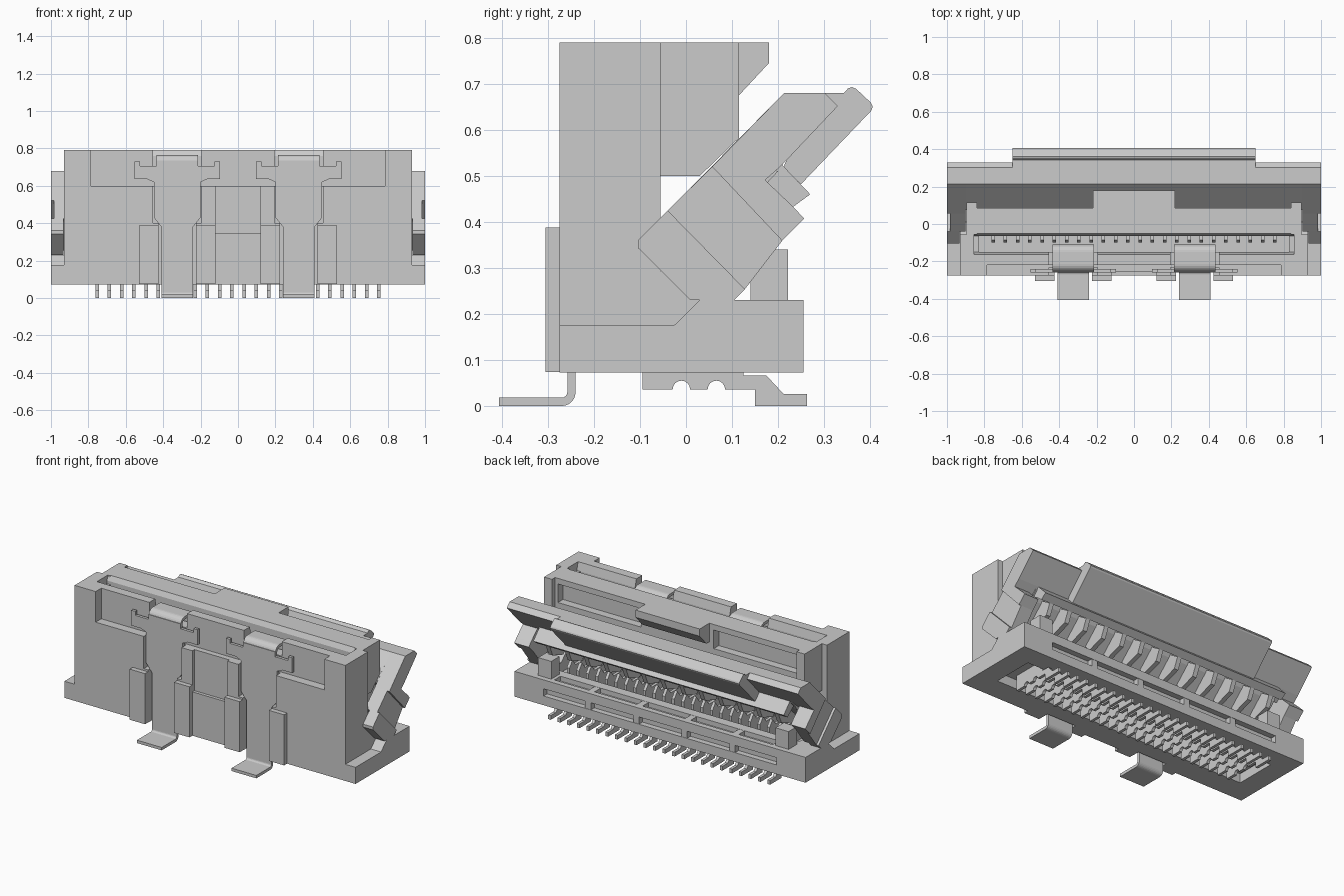
import bpy, bmesh, math

cube = bpy.data.objects.get("Cube")
if cube:
    bpy.data.objects.remove(cube, do_unlink=True)

grey = bpy.data.materials.new("plain grey")
grey.use_nodes = True
COLOUR = (0.6, 0.6, 0.6, 1)
grey.diffuse_color = COLOUR
grey.node_tree.nodes["Principled BSDF"].inputs["Base Color"].default_value = COLOUR


def prism(name, pts, a, b, axis="x"):
    """Extrude a (y,z) profile along x, or an (x,z) profile along y."""
    bm = bmesh.new()
    place = (lambda p, t: (t, p[0], p[1])) if axis == "x" else (lambda p, t: (p[0], t, p[1]))
    lo = [bm.verts.new(place(p, a)) for p in pts]
    hi = [bm.verts.new(place(p, b)) for p in pts]
    bm.faces.new(lo)
    bm.faces.new(hi)
    n = len(pts)
    for i in range(n):
        bm.faces.new((lo[i], lo[(i + 1) % n], hi[(i + 1) % n], hi[i]))
    bmesh.ops.recalc_face_normals(bm, faces=bm.faces)
    mesh = bpy.data.meshes.new(name)
    bm.to_mesh(mesh)
    bm.free()
    mesh.materials.append(grey)
    ob = bpy.data.objects.new(name, mesh)
    bpy.context.collection.objects.link(ob)
    return ob


def box(name, x0, x1, y0, y1, z0, z1):
    return prism(name, [(y0, z0), (y1, z0), (y1, z1), (y0, z1)], x0, x1)


def cut(target, cutter):
    mod = target.modifiers.new("cut", "BOOLEAN")
    mod.operation = "DIFFERENCE"
    mod.solver = "EXACT"
    mod.object = cutter
    cutter.hide_render = True
    bpy.context.view_layer.objects.active = target
    bpy.ops.object.modifier_apply(modifier=mod.name)
    bpy.data.objects.remove(cutter, do_unlink=True)


def arc(cy, cz, r, a0, a1, n):
    return [(cy + r * math.cos(math.radians(a0 + (a1 - a0) * i / n)),
             cz + r * math.sin(math.radians(a0 + (a1 - a0) * i / n))) for i in range(n + 1)]


CLIPS = (-0.325, 0.325)
PINS = [-0.753 + i * 0.0655 for i in range(24)]
RIBS = (-0.495, -0.165, 0.165, 0.495)

# Base with sloped flanges
base = prism("base", [(-.275, .073), (.255, .073), (.255, .23), (.03, .23),
                      (-.025, .176), (-.275, .176)], -1, 1)
cut(base, box("bottom_pocket", -.87, .87, -.13, .13, .05, .13))
cut(base, box("contact_trough", -.85, .85, -.16, .1, .17, .3))
cut(base, box("rear_groove", -.8, .8, .22, .3, .13, .175))
cut(base, box("top_groove", -.75, .75, .16, .22, .2, .3))

# Front wall with the cable slot
wall = box("front_wall", -.93, .93, -.275, -.055, .176, .79)
cut(wall, box("slot_cut", -.83, .83, -.15, -.065, .1, .9))
cut(wall, box("rear_window", -.85, .85, -.15, 0, .1, .5))
cut(wall, prism("slot_bevel", [(-.15, .74), (-.065, .74), (-.05, .8), (-.165, .8)], -.855, .855))
cut(wall, box("front_recess", -.785, .785, -.4, -.22, .6, .9))
cut(wall, box("centre_recess", -.12, .12, -.4, -.255, .345, .65))
for c in CLIPS:
    cut(wall, box("channel_upper", c - .13, c + .13, -.4, -.232, .4, .65))
    cut(wall, box("clip_notch", c - .13, c + .13, -.4, -.1, .70, .9))
    for part in (wall, base):
        cut(part, box("channel_lower", c - .1, c + .1, -.4, -.232, 0, .45))

# Rear beam with two shallow recesses, end posts and central ledge
beam = prism("rear_beam", [(-.065, .5), (.03, .5), (.085, .555), (.085, .79), (-.05, .79),
                           (-.065, .76)], -.86, .86)
for s in (-1, 1):
    cut(beam, box("beam_recess", s * .25, s * .82, .035, .2, .64, .755))
    prism("rear_post", [(-.056, .5), (.03, .5), (.115, .582), (.115, .79), (-.056, .79)],
          s * .84, s * .895)
    # Hinge seat behind each arm
    prism("hinge_seat", [(-.056, .15), (.03, .15), (.03, .23), (.01, .23), (-.056, .295)],
          s * .85, s * .93)
prism("central_ledge", [(.08, .675), (.115, .675), (.18, .745), (.18, .79), (.08, .79)], -.22, .22)

# Retaining ribs on the front
for c in CLIPS:
    for s in (-1, 1):
        box("front_rib", c + s * .1, c + s * .205, -.305, -.27, .074, .388)

# Solder clips: flat plate, rolled top, bent foot
half = [(.085, .1), (.085, .38), (.125, .43), (.125, .62), (.16, .635), (.228, .635),
        (.228, .73), (.2, .73), (.2, .705), (.11, .705), (.11, .735)]
for c in CLIPS:
    outline = [(c + x, z) for x, z in half] + [(c - x, z) for x, z in reversed(half)]
    prism("clip_plate", outline, -.258, -.24, "y")
    roll = ([(-.255, .70)] + arc(-.215, .725, .04, 180, 90, 6) + arc(-.15, .725, .04, 90, 0, 6)
            + [(-.11, .45), (-.128, .45)] + arc(-.15, .725, .022, 0, 90, 6)
            + arc(-.215, .725, .022, 90, 180, 6) + [(-.237, .70)])
    prism("clip_roll", roll, c - .11, c + .11)
    foot = ([(-.24, .1)] + arc(-.27, .03, .03, 0, -90, 6) + [(-.406, 0), (-.406, .018), (-.27, .018)]
            + arc(-.27, .03, .012, -90, 0, 4) + [(-.258, .1)])
    prism("clip_foot", foot, c - .085, c + .085)

# Contacts: slot springs and solder tails
tail = ([(-.095, .14), (-.095, .036)] + arc(-.01, .036, .019, 180, 0, 8)
        + arc(.066, .036, .019, 180, 0, 8)
        + [(.15, .036), (.15, 0), (.263, 0), (.263, .026), (.212, .026), (.175, .066),
           (.125, .066), (.125, .14)])
spring = [(-.1, .16), (.08, .16), (.08, .25), (.05, .29), (.02, .25), (-.06, .25),
          (-.06, .63), (-.085, .66), (-.1, .63)]
for x in PINS:
    prism("contact_tail", tail, x - .009, x + .009)
    prism("contact_spring", spring, x - .009, x + .009)

# Rear base ribs and latch stops
for x in RIBS:
    box("base_rib", x - .02, x + .02, .14, .225, .19, .229)
    box("groove_rib", x - .02, x + .02, .2, .253, .12, .18)
for s in (-1, 1):
    box("latch_stop", s * .77, s * .86, .14, .222, .2, .34)

# Flip latch: top plate, pull handle, cross bar, lower web
prism("latch_plate", [(.075, .54), (.213, .68), (.302, .68), (.33, .652), (.209, .524),
                      (.172, .491), (.145, .47)], -.9, .9)
prism("latch_handle", [(.29, .68), (.343, .68), (.352, .69), (.361, .693), (.37, .689),
                       (.402, .659), (.406, .65), (.402, .641), (.25, .482), (.212, .52)], -.65, .65)
prism("latch_bar", [(.17, .53), (.209, .524), (.27, .46), (.233, .433), (.172, .48)], -.86, .86)
prism("latch_web", [(.01, .474), (.085, .549), (.2, .51), (.172, .48), (.16, .46), (.065, .37)],
      -.87, .87)

# Ribs dividing the latch underside into cells
for i in range(13):
    x = -.786 + i * .131
    prism("latch_rib", [(.065, .38), (.16, .48), (.233, .433), (.205, .37), (.1, .335)],
          x - .014, x + .014)

# Latch arms: full-width hinge and shoulder around an inset neck
for s in (-1, 1):
    prism("latch_arm_top", [(.057, .52), (.213, .68), (.302, .68), (.33, .652), (.209, .524),
                            (.172, .491), (.233, .433), (.257, .407), (.209, .359)],
          s * .9, s * 1)
    prism("latch_arm_neck", [(-.04, .425), (.057, .52), (.209, .359), (.128, .254)],
          s * .9, s * .985)
    prism("latch_arm_hinge", [(-.104, .343), (-.104, .361), (-.04, .425), (.128, .254),
                              (.104, .23), (.01, .23)], s * .932, s * 1)
